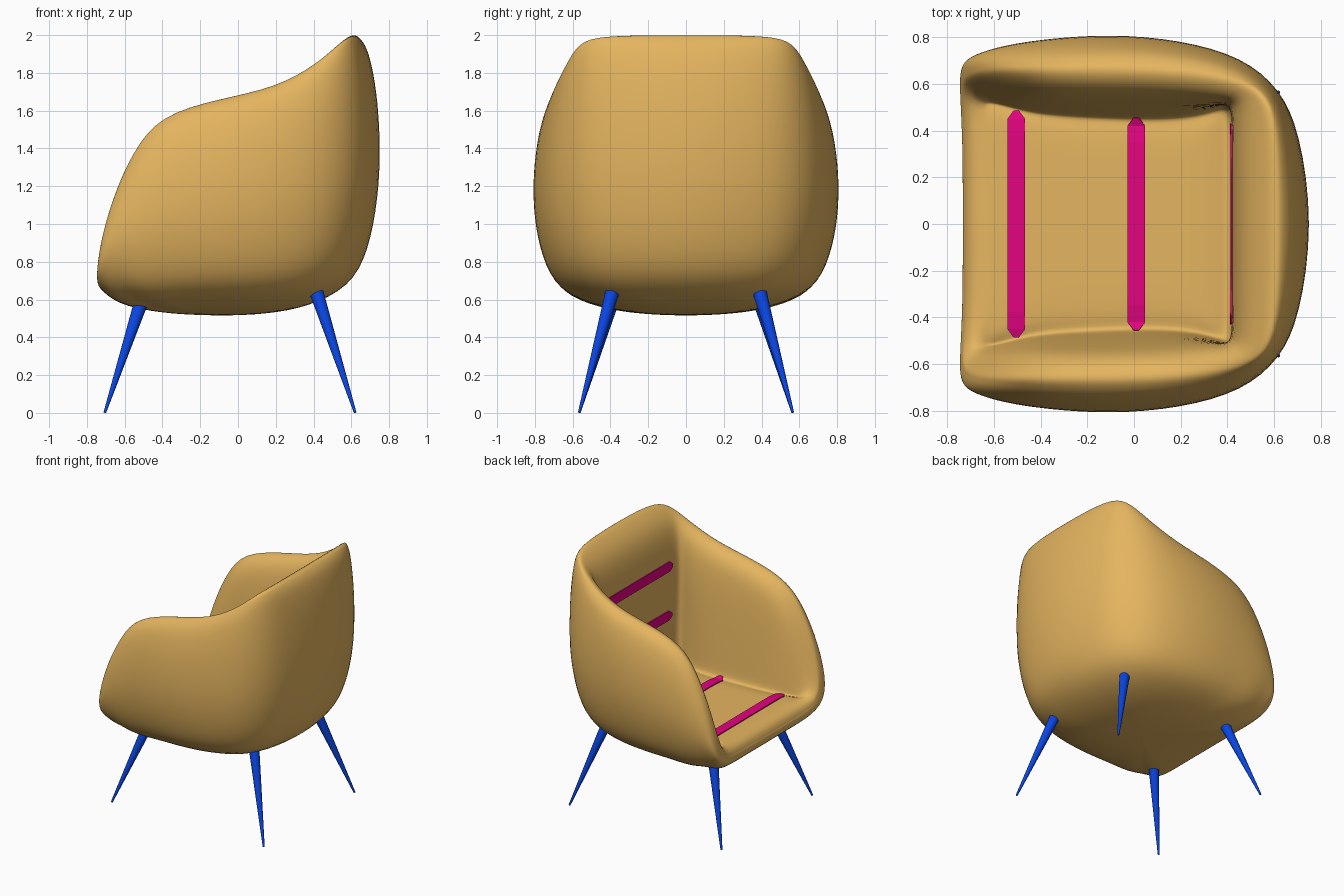
import bpy, bmesh
from mathutils import Vector
from mathutils.bvhtree import BVHTree

if "Cube" in bpy.data.objects:
    bpy.data.objects.remove(bpy.data.objects["Cube"])


def material(name, rgb):
    m = bpy.data.materials.new(name)
    m.diffuse_color = (*rgb, 1)
    m.use_nodes = True
    m.node_tree.nodes["Principled BSDF"].inputs["Base Color"].default_value = m.diffuse_color
    return m


TAN = material("tan_fabric", (0.78, 0.46, 0.115))
BLUE = material("blue_legs", (0.003, 0.06, 0.76))
PINK = material("pink_seams", (0.78, 0.001, 0.22))


def make_object(name, bm, mat):
    bmesh.ops.recalc_face_normals(bm, faces=bm.faces[:])
    for f in bm.faces:
        f.smooth = True
    me = bpy.data.meshes.new(name)
    bm.to_mesh(me)
    bm.free()
    ob = bpy.data.objects.new(name, me)
    me.materials.append(mat)
    bpy.context.collection.objects.link(ob)
    return ob


# Half of the tub, front centre to back centre:
# rim crest x, y, z / widest outer x, y / inner wall foot x, y
STATIONS = [
    (-.725, 0, .71, -.735, 0, -.60, 0),
    (-.725, .35, .71, -.735, .37, -.60, .30),
    (-.735, .56, .73, -.75, .59, -.64, .50),
    (-.735, .625, .86, -.745, .69, -.62, .525),
    (-.66, .645, 1.14, -.69, .73, -.50, .495),
    (-.56, .655, 1.38, -.565, .77, -.42, .48),
    (-.42, .66, 1.575, -.37, .80, -.30, .47),
    (-.10, .665, 1.66, -.10, .82, -.10, .46),
    (.20, .655, 1.72, .20, .795, .15, .455),
    (.42, .625, 1.845, .47, .72, .32, .48),
    (.55, .575, 1.96, .63, .58, .41, .52),
    (.61, .45, 2.0, .715, .40, .42, .42),
    (.615, 0, 2.0, .775, 0, .42, 0),
]
LOW, SEAT = 0.515, 0.785
CENTRE = Vector((-.05, 0, 0))
# Underside and outer wall: reach from centre, height, height at the front
OUTER = ((.25, .01, .02), (.52, .05, .09), (.80, .17, .32), (.92, .38, .62), (.985, .7, .88), (1, 1, 1))
# Inner wall drop and lateral travel: arm, back; then front lip drop and travel
INNER = ((.03, .3, .3, .4, .1), (.11, .55, .8, .65, .25), (.3, .7, 1.04, .8, .4),
         (.6, .84, .94, .9, .6), (.87, .95, .92, .97, .8), (1, 1, 1, 1, 1))


def mix(a, b, t):
    return a + (b - a) * t


def clamp(t):
    return min(1, max(0, t))


def profile(cx, cy, cz, ox, oy, ix, iy):
    """One section of the shell, from underside over the rim to the seat."""
    back, front, lip = clamp((cx - .3) / .3), clamp((1.3 - cz) / .4), clamp((.87 - cz) / .14)
    crest, outer = Vector((cx, cy, cz + .010)), Vector((ox, oy, 0))
    foot = Vector((ix, iy, SEAT - .03 * (1 - lip)))
    bulge = LOW + mix(.6, .8, front) * (cz - LOW)
    pts = []
    for s, t, tf in OUTER:
        p = CENTRE.lerp(outer, s)
        pts.append(Vector((p.x, p.y, LOW + mix(t, tf, front) * (bulge - LOW))))
    for g, k in ((.5, .13), (.87, .45), (.97, .75)):
        p = outer.lerp(crest, k)
        pts.append(Vector((p.x, p.y, mix(bulge, cz, g))))
    pts.append(crest)
    for h, arm, bk, hf, df in INNER:
        p = crest.lerp(foot, mix(mix(arm, bk, back), df, lip))
        pts.append(Vector((p.x, p.y, mix(crest.z, foot.z, mix(h, hf, lip)))))
    for s in (.9, .5):
        p = CENTRE.lerp(foot, s)
        pts.append(Vector((p.x, p.y, SEAT)))
    return pts


# Upholstered tub shell
cols = [profile(*s) for s in STATIONS]
cols += [[Vector((p.x, -p.y, p.z)) for p in c] for c in cols[-2:0:-1]]
bm = bmesh.new()
grid = [[bm.verts.new(p) for p in c] for c in cols]
under = bm.verts.new((CENTRE.x, 0, LOW))
top = bm.verts.new((CENTRE.x, 0, SEAT))
for i, a in enumerate(grid):
    b = grid[(i + 1) % len(grid)]
    for j in range(len(a) - 1):
        bm.faces.new((a[j], b[j], b[j + 1], a[j + 1]))
    bm.faces.new((under, b[0], a[0]))
    bm.faces.new((top, a[-1], b[-1]))
shell = make_object("tub_shell", bm, TAN)
sub = shell.modifiers.new("smooth", 'SUBSURF')
sub.levels = sub.render_levels = 2

bpy.context.view_layer.update()
tree = BVHTree.FromObject(shell, bpy.context.evaluated_depsgraph_get())


def seam(name, start, direction, across, half):
    """Flat band with pointed ends, laid onto the upholstery."""
    start, direction, across = Vector(start), Vector(direction), Vector(across)
    bm = bmesh.new()
    rows = []
    n = 12
    ys = [-half] + [-(half - .035) + 2 * (half - .035) * i / n for i in range(n + 1)] + [half]
    for y in ys:
        width = .012 if abs(y) == half else .038
        row = []
        for k in (-1, 0, 1):
            p = start + across * (k * width) + Vector((0, y, 0))
            hit = tree.ray_cast(p, direction)[0] or p
            row.append(bm.verts.new(hit - direction * .004))
        rows.append(row)
    for a, b in zip(rows, rows[1:]):
        for k in (0, 1):
            bm.faces.new((a[k], a[k + 1], b[k + 1], b[k]))
    ob = make_object(name, bm, PINK)
    for f in ob.data.polygons:
        f.use_smooth = False
    sol = ob.modifiers.new("thickness", 'SOLIDIFY')
    sol.thickness, sol.offset = .008, 0


# Seams across the seat and the backrest
seam("seat_seam_front", (-.505, 0, 1.0), (0, 0, -1), (1, 0, 0), .485)
seam("seat_seam_rear", (.01, 0, 1.0), (0, 0, -1), (1, 0, 0), .455)
seam("back_seam_lower", (.15, 0, 1.18), (1, 0, 0), (0, 0, 1), .43)
seam("back_seam_upper", (.15, 0, 1.57), (1, 0, 0), (0, 0, 1), .43)


# Tapered splayed legs
def leg(name, head, foot):
    head, foot = Vector(head), Vector(foot)
    axis = head - foot
    bm = bmesh.new()
    bmesh.ops.create_cone(bm, cap_ends=True, segments=20, radius1=.007, radius2=.037, depth=axis.length)
    rot = Vector((0, 0, 1)).rotation_difference(axis).to_matrix()
    for v in bm.verts:
        v.co = rot @ v.co + (head + foot) / 2
    ob = make_object(name, bm, BLUE)
    bpy.context.view_layer.objects.active = ob
    bpy.ops.object.select_all(action='DESELECT')
    ob.select_set(True)
    bpy.ops.object.shade_smooth_by_angle()


for side, s in (("left", 1), ("right", -1)):
    leg("front_leg_" + side, (-.515, .395 * s, .58), (-.705, .565 * s, .002))
    leg("rear_leg_" + side, (.415, .39 * s, .64), (.62, .565 * s, .002))
